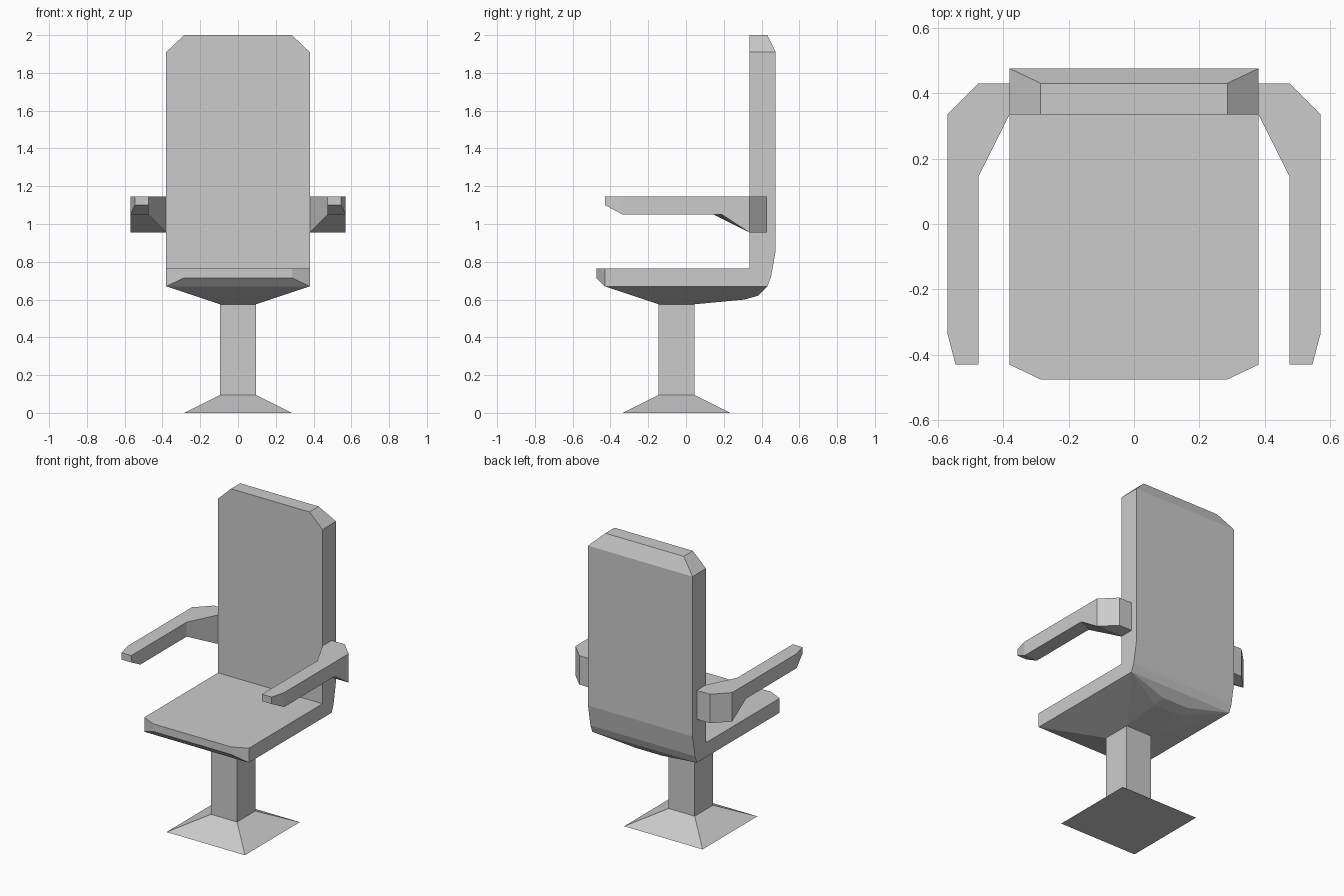
import bpy
import bmesh

default = bpy.data.objects.get("Cube")
if default:
    bpy.data.objects.remove(default, do_unlink=True)

# Single plain grey for the whole chair
grey = bpy.data.materials.new("plain_grey")
grey.use_nodes = True
colour = (0.6, 0.6, 0.6, 1)
grey.diffuse_color = colour
grey.node_tree.nodes["Principled BSDF"].inputs["Base Color"].default_value = colour


def finish(bm, name):
    bmesh.ops.recalc_face_normals(bm, faces=bm.faces)
    mesh = bpy.data.meshes.new(name)
    bm.to_mesh(mesh)
    bm.free()
    mesh.materials.append(grey)
    bpy.context.collection.objects.link(bpy.data.objects.new(name, mesh))


def mirrored_hull(name, half_points):
    """Convex solid from points given for one half and mirrored in x."""
    bm = bmesh.new()
    for x, y, z in half_points:
        for side in (-1, 1):
            bm.verts.new((side * x, y, z))
    bmesh.ops.convex_hull(bm, input=bm.verts)
    bmesh.ops.dissolve_limit(bm, angle_limit=0.01, verts=bm.verts, edges=bm.edges)
    finish(bm, name)


def square(half, z, y=-0.05):
    return [(half, y - half, z), (half, y + half, z)]


def armrest(name, side):
    """Sweep a four-cornered section from the backrest forward to the tip."""
    top = 1.145
    # inner x, inner y, outer x, outer y, underside z
    sections = [
        (0.38, 0.335, 0.38, 0.43, 0.955),
        (0.38, 0.335, 0.475, 0.43, 0.955),
        (0.38, 0.335, 0.57, 0.335, 0.955),
        (0.475, 0.145, 0.57, 0.19, 1.05),
        (0.475, -0.335, 0.57, -0.335, 1.05),
        (0.475, -0.43, 0.545, -0.43, 1.10),
    ]
    bm = bmesh.new()
    rings = []
    for ix, iy, ox, oy, low in sections:
        corners = [(ix, iy, low), (ox, oy, low), (ox, oy, top), (ix, iy, top)]
        rings.append([bm.verts.new((side * x, y, z)) for x, y, z in corners])
    for a, b in zip(rings, rings[1:]):
        for i in range(4):
            j = (i + 1) % 4
            bm.faces.new((a[i], a[j], b[j], b[i]))
    bm.faces.new(rings[0])
    bm.faces.new(rings[-1])
    bmesh.ops.remove_doubles(bm, verts=bm.verts, dist=0.0001)
    finish(bm, name)


# Flared foot and square column
mirrored_hull("foot", square(0.285, 0) + square(0.095, 0.095))
mirrored_hull("column", square(0.095, 0.095) + square(0.095, 0.575))

# Seat pan with chamfered front and tapered underside
mirrored_hull("seat", [
    (0.285, -0.475, 0.765), (0.38, -0.43, 0.765), (0.38, 0.458, 0.765),
    (0.285, -0.475, 0.715), (0.38, -0.43, 0.67),
    (0.38, 0.43, 0.67), (0.38, 0.45, 0.72),
    (0.095, 0.38, 0.62), (0.095, 0.31, 0.60),
] + square(0.095, 0.575))

# Tall backrest with bevelled top
mirrored_hull("backrest", [
    (0.38, 0.335, 0.765), (0.38, 0.458, 0.765), (0.38, 0.475, 0.86),
    (0.38, 0.335, 1.91), (0.38, 0.475, 1.91),
    (0.285, 0.335, 2.0), (0.285, 0.43, 2.0),
])

armrest("left_armrest", 1)
armrest("right_armrest", -1)
